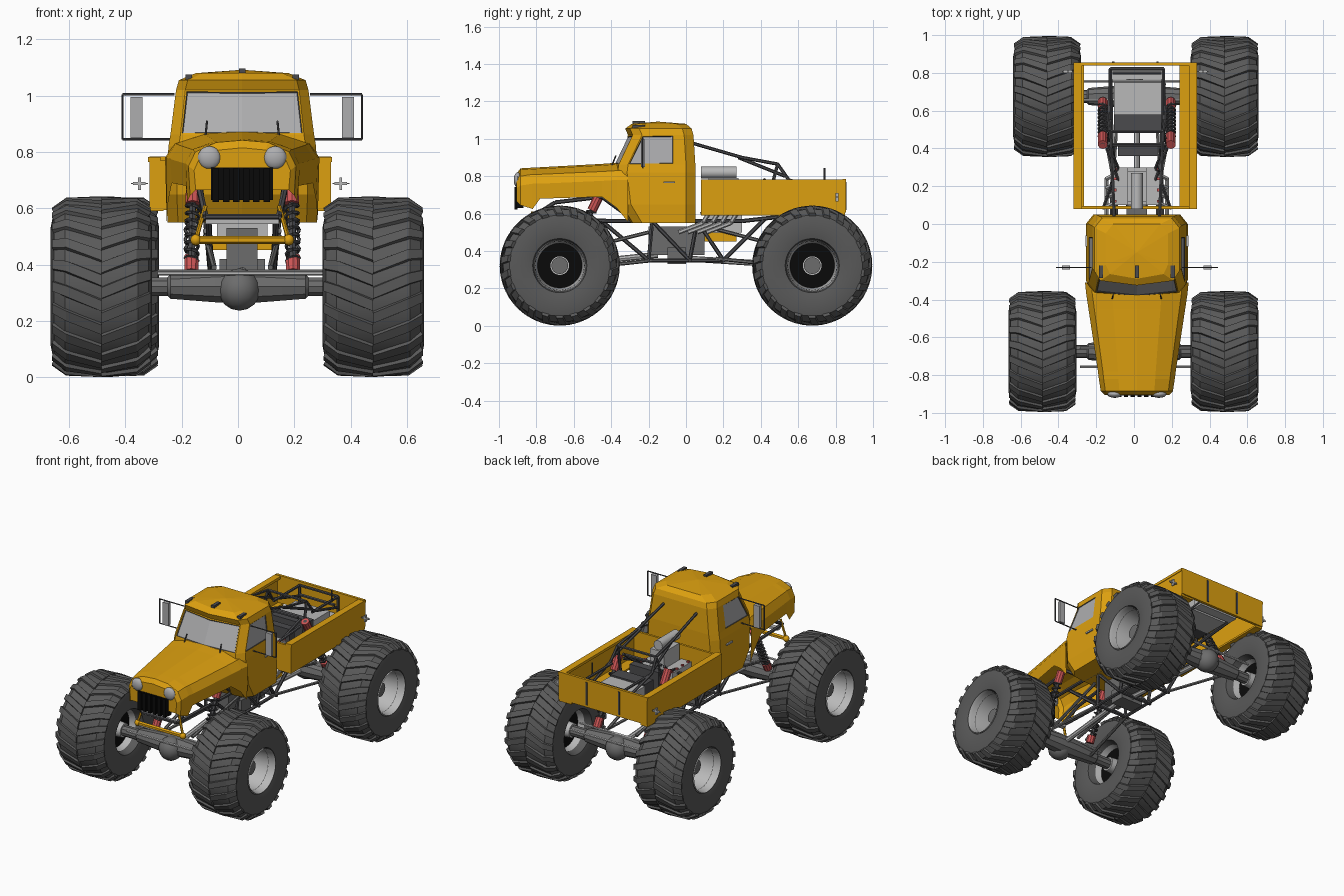
import bpy, bmesh, math
from mathutils import Vector, Matrix

if "Cube" in bpy.data.objects:
    bpy.data.objects.remove(bpy.data.objects["Cube"])

CX = 0.015  # the body sits slightly off centre


def material(name, r, g, b):
    m = bpy.data.materials.new(name)
    m.diffuse_color = (r, g, b, 1)
    m.use_nodes = True
    m.node_tree.nodes["Principled BSDF"].inputs["Base Color"].default_value = m.diffuse_color
    return m


YELLOW = material("body yellow", 0.72, 0.35, 0.005)
TYRE = material("tyre grey", 0.10, 0.10, 0.10)
STEEL = material("dark steel", 0.07, 0.07, 0.075)
BLACK = material("black", 0.003, 0.003, 0.003)
SILVER = material("silver", 0.48, 0.48, 0.48)
GLASS = material("glass grey", 0.42, 0.42, 0.43)
RED = material("shock red", 0.60, 0.09, 0.09)
AXLE = material("axle grey", 0.15, 0.15, 0.15)


def finish(name, bm, *mats, smooth=False):
    bmesh.ops.recalc_face_normals(bm, faces=bm.faces[:])
    me = bpy.data.meshes.new(name)
    bm.to_mesh(me)
    bm.free()
    for m in mats:
        me.materials.append(m)
    ob = bpy.data.objects.new(name, me)
    bpy.context.collection.objects.link(ob)
    if smooth:
        bpy.ops.object.select_all(action='DESELECT')
        ob.select_set(True)
        bpy.context.view_layer.objects.active = ob
        bpy.ops.object.shade_smooth_by_angle(angle=math.radians(35))
    return ob


def boxes(name, mat, *spans):
    """Each span is (x0, x1, y0, y1, z0, z1)."""
    bm = bmesh.new()
    for x0, x1, y0, y1, z0, z1 in spans:
        mid = Matrix.Translation(((x0 + x1) / 2, (y0 + y1) / 2, (z0 + z1) / 2))
        bmesh.ops.create_cube(bm, size=1, matrix=mid @ Matrix.Diagonal((x1 - x0, y1 - y0, z1 - z0, 1)))
    return finish(name, bm, mat)


def tubes(name, mat, r, paths, mirror=True, sides=6):
    """Straight tubes along each path, mirrored about the body centre."""
    bm = bmesh.new()
    for path in paths:
        for s in ((1, -1) if mirror else (1,)):
            pts = [Vector((CX + s * p[0], p[1], p[2])) for p in path]
            for a, b in zip(pts, pts[1:]):
                d = b - a
                bmesh.ops.create_cone(bm, cap_ends=True, segments=sides, radius1=r, radius2=r, depth=d.length,
                    matrix=Matrix.Translation((a + b) / 2) @ d.to_track_quat('Z', 'Y').to_matrix().to_4x4())
    return finish(name, bm, mat, smooth=True)


def lathe(name, profile, centre, mats, seg=32, flip=1, rule=None):
    """Revolve (x, radius) points around the x axis."""
    bm = bmesh.new()
    rings = [[bm.verts.new((centre[0] + flip * x, centre[1] + r * math.cos(math.tau * i / seg),
              centre[2] + r * math.sin(math.tau * i / seg))) for i in range(seg)] for x, r in profile]
    for k, (a, b) in enumerate(zip(rings, rings[1:])):
        for i in range(seg):
            f = bm.faces.new((a[i], a[(i + 1) % seg], b[(i + 1) % seg], b[i]))
            f.material_index = rule[k] if rule else 0
    bmesh.ops.remove_doubles(bm, verts=bm.verts[:], dist=1e-5)
    return finish(name, bm, *mats, smooth=True)


# wheels: tyre, slanted lugs, deep rim with hub
HALF = [(-.12, .13), (-.165, .145), (-.18, .21), (-.168, .27), (-.13, .303), (0, .31)]
TYRE_PROFILE = HALF + [(-x, r) for x, r in HALF[-2::-1]]
RIM = [(-.12, .135), (-.08, .12), (-.07, .05), (-.13, .045), (-.13, .0001), (-.05, .0001), (-.05, .05),
       (-.05, .12), (.15, .133), (.17, .14)]
RIM_RULE = [0, 1, 0, 0, 0, 0, 1, 0, 0]
HUB = [(-.05, .045), (.09, .045), (.09, .0001)]


def wheel(name, x, y, flip):
    c = (x, y, .322)
    lathe(name + "_tyre", TYRE_PROFILE, c, [TYRE], 36)
    lathe(name + "_rim", RIM, c, [SILVER, BLACK], 28, flip, RIM_RULE)
    lathe(name + "_hub", HUB, c, [AXLE], 16, flip)
    bm = bmesh.new()
    count = 22
    for s in (1, -1):
        for i in range(count):
            a0 = math.tau * (i + (.25 if s > 0 else -.25)) / count
            rows = []
            for lx, r, h in ((.0, .305, .016), (.125, .300, .016), (.168, .265, .016)):
                row = []
                for da, rr in ((-.075, r), (-.06, r + h), (.06, r + h), (.075, r)):
                    a = a0 + da - lx * 1.3
                    row.append(bm.verts.new((x + s * (lx + (.008 if lx > .15 and rr > r else 0)),
                                             y + rr * math.cos(a), .322 + rr * math.sin(a))))
                rows.append(row)
            for p, q in zip(rows, rows[1:]):
                for j in range(3):
                    bm.faces.new((p[j], p[j + 1], q[j + 1], q[j]))
            bm.faces.new(rows[0])
            bm.faces.new(rows[-1][::-1])
    finish(name + "_lugs", bm, TYRE)


wheel("front_right", .48, -.675, 1)
wheel("front_left", -.485, -.675, -1)
wheel("rear_right", .48, .675, 1)
wheel("rear_left", -.46, .675, -1)

# axles with differential bulbs
for name, y, s in (("front", -.675, -1), ("rear", .675, 1)):
    lathe(name + "_axle", [(-.42, .0001), (-.42, .035), (-.25, .035), (-.24, .045), (-.06, .06),
          (.06, .06), (.24, .045), (.25, .035), (.42, .035), (.42, .0001)], (0, y, .322), [AXLE], 10)
    bm = bmesh.new()
    bmesh.ops.create_uvsphere(bm, u_segments=12, v_segments=8, radius=.075,
                              matrix=Matrix.Translation((0.005, y + s * .03, .312)))
    finish(name + "_differential", bm, AXLE, smooth=True)
    tubes(name + "_tie_rods", SILVER, .008, [[(-.3, y + s * .08, .37), (.3, y + s * .08, .37)],
          [(-.3, y - s * .02, .375), (.3, y - s * .02, .375)]], mirror=False)

# cab: stacked rings with windows inset into the pillars
LEVELS = [(.55, -.31, .05, .265), (.65, -.37, .05, .27), (.82, -.39, .05, .262), (.862, -.385, .05, .255),
          (1.02, -.31, .04, .235), (1.055, -.325, .03, .225), (1.08, -.29, .0, .165)]
bm = bmesh.new()
rings = []
for z, yf, yb, hw in LEVELS:
    half = [(.86 * hw, yf + .025), (hw, yf + .075), (hw, -.065), (hw, yb - .05), (hw - .04, yb)]
    ring = [(0, yf)] + half + [(-x, y) for x, y in half[::-1]]
    rings.append([bm.verts.new((CX + x, y, z)) for x, y in ring])
n = len(rings[0])
windows = []
for k, (a, b) in enumerate(zip(rings, rings[1:])):
    for i in range(n):
        f = bm.faces.new((a[i], a[(i + 1) % n], b[(i + 1) % n], b[i]))
        if k == 3 and i in (0, 2, n - 1, n - 3):
            windows.append((i, f))
bm.faces.new(rings[0])
peak = bm.verts.new((CX, -.15, 1.092))
for i in range(n):
    bm.faces.new((rings[-1][i], rings[-1][(i + 1) % n], peak))
bmesh.ops.recalc_face_normals(bm, faces=bm.faces[:])
for group in ((0, n - 1), (2,), (n - 3,)):
    faces = [f for i, f in windows if i in group]
    bmesh.ops.inset_region(bm, faces=faces, thickness=.008)
    trim = bmesh.ops.inset_region(bm, faces=faces, thickness=.004, depth=-.004)
    for f in trim["faces"]:
        f.material_index = 2
    for f in faces:
        f.material_index = 1
finish("cab", bm, YELLOW, GLASS, STEEL)

# hood and front fenders: open shell lofted along y
SECTIONS = [(-.905, .165, .815, .785, .665), (-.885, .185, .842, .80, .645), (-.82, .195, .846, .81, .625),
            (-.78, .20, .848, .81, .68), (-.45, .25, .866, .825, .69), (-.37, .262, .872, .83, .63),
            (-.31, .268, .862, .83, .555)]
bm = bmesh.new()
rows = []
for y, hw, zt, zs, zb in SECTIONS:
    half = [(hw, zb), (hw + .006, zs - .05), (hw * .9, zs), (hw * .5, zt - .008)]
    pts = half + [(0, zt)] + [(-x, z) for x, z in half[::-1]]
    rows.append([bm.verts.new((CX + x, y, z)) for x, z in pts])
for a, b in zip(rows, rows[1:]):
    for i in range(len(a) - 1):
        bm.faces.new((a[i], a[i + 1], b[i + 1], b[i]))
bm.faces.new(rows[0])
finish("hood", bm, YELLOW)

# grille, headlights, bumper
boxes("grille", BLACK, (CX - .11, CX + .11, -.909, -.87, .63, .745),
      *[(CX - .105 + i * .036, CX - .082 + i * .036, -.917, -.9, .622, .742) for i in range(6)])
for s in (1, -1):
    bm = bmesh.new()
    bmesh.ops.create_uvsphere(bm, u_segments=16, v_segments=8, radius=.041,
        matrix=Matrix.Translation((CX + s * .117, -.9, .78)) @ Matrix.Diagonal((1, .5, 1, 1)))
    finish("headlight", bm, GLASS, smooth=True)
    bm = bmesh.new()
    bmesh.ops.create_uvsphere(bm, u_segments=10, v_segments=6, radius=.02,
                              matrix=Matrix.Translation((CX + s * .165, -.83, .488)))
    finish("bumper_end", bm, YELLOW, smooth=True)
tubes("bumper_bar", YELLOW, .014, [[(-.165, -.83, .488), (.165, -.83, .488)]], mirror=False)
tubes("bumper_struts", YELLOW, .008, [[(.165, -.83, .488), (.13, -.82, .61)]])
boxes("bumper_crossmember", SILVER, (CX - .13, CX + .13, -.82, -.79, .545, .56))

# cargo bed: walls, top lips, floor edges, tailgate seams
X0, X1 = -.315, .33
boxes("cargo_bed", YELLOW, (X0, X0 + .018, .08, .85, .595, .77), (X1 - .018, X1, .08, .85, .595, .77),
      (X0, X1, .08, .095, .595, .77), (X0, X1, .838, .855, .605, .785),
      (X0 - .004, X0 + .04, .08, .855, .765, .782), (X1 - .04, X1 + .004, .08, .855, .765, .782),
      (X0, X0 + .05, .08, .85, .59, .602), (X1 - .09, X1, .08, .85, .59, .602))
boxes("tailgate_seams", STEEL, *[(x - .006, x + .006, .853, .859, .62, .77) for x in (-.11, .125)])
boxes("tail_lights", SILVER, *[b for x in (X0 - .035, X1 + .035) for b in (
      (x - .022, x + .022, .80, .815, .683, .693), (x - .005, x + .005, .80, .815, .666, .71),
      (x - .03, x + .03, .805, .81, .686, .69))])

# mirrors, handles, roof lights, wipers
tubes("mirror_frames", STEEL, .004, [[(.24, -.23, 1.005), (.425, -.23, 1.005), (.425, -.23, .845), (.25, -.23, .845)]])
boxes("mirrors", GLASS, *[(CX + s * .375 - .021, CX + s * .375 + .021, -.24, -.22, .85, .995) for s in (1, -1)])
boxes("door_handles", SILVER, *[(CX + s * .265 - .008, CX + s * .265 + .008, -.12, -.06, .763, .773) for s in (1, -1)])
boxes("roof_lights", STEEL, *[(CX + x - .011, CX + x + .011, y - .035, y + .03, z, z + .03)
      for x, y, z in ((-.19, -.25, 1.045), (0, -.25, 1.066), (.19, -.25, 1.045))])
tubes("wipers", STEEL, .004, [[(.13, -.395, .86), (.125, -.375, .91)]])
tubes("antenna", STEEL, .005, [[(.15, .74, .77), (.15, .74, .845)]], mirror=False)

# shocks: red bodies with coil springs
for name, low, top in (("front", (.18, -.62, .375), (.175, -.47, .685)), ("rear", (.18, .65, .375), (.18, .42, .77))):
    a, b = Vector(low), Vector(top)
    tubes(name + "_shock_bodies", RED, .026, [[a, a.lerp(b, .14)], [a.lerp(b, .78), b]], sides=10)
    tubes(name + "_shock_rods", STEEL, .013, [[a, b]])
    q = (b - a).to_track_quat('Z', 'Y')
    coil = [a.lerp(b, .12 + .68 * i / 64) + q @ Vector((.023 * math.cos(i * math.pi / 4),
            .023 * math.sin(i * math.pi / 4), 0)) for i in range(65)]
    tubes(name + "_springs", STEEL, .006, [coil], sides=5)

# chassis frame, suspension links and rear cage
tubes("frame_rails", STEEL, .011, [
    [(.13, -.84, .57), (.14, -.35, .56), (.13, .3, .56), (.14, .82, .62)],
    [(.12, -.45, .56), (.11, -.2, .35), (.11, .2, .35), (.13, .42, .57)],
    [(.11, -.2, .35), (.12, -.18, .56)], [(.11, .02, .35), (.12, -.18, .56)],
    [(.11, .02, .35), (.12, .06, .56)], [(.11, .2, .35), (.12, .06, .56)],
    [(.13, -.84, .57), (.15, -.7, .66), (.15, -.45, .69), (.14, -.3, .58)]])
tubes("cross_members", STEEL, .010, [[(-.13, y, z), (.13, y, z)] for y, z in (
    (-.84, .57), (-.45, .56), (-.2, .35), (.02, .35), (.2, .35), (.42, .57), (.82, .62), (.42, .78), (.8, .72))], mirror=False)
tubes("suspension_links", AXLE, .010, [
    [(.2, -.64, .30), (.11, -.18, .35)], [(.1, -.64, .39), (.13, -.2, .50)],
    [(.2, .64, .31), (.11, .16, .36)], [(.1, .64, .39), (.13, .15, .52)]])
tubes("drive_shafts", SILVER, .016, [[(0, -.62, .33), (0, -.15, .38)], [(0, .62, .32), (0, .0, .36)]], mirror=False, sides=8)
tubes("rear_cage", STEEL, .009, [
    [(.12, .04, .975), (.13, .3, .90), (.14, .49, .865), (.15, .55, .78), (.14, .82, .70)],
    [(.12, .28, .90), (.15, .53, .80)], [(.14, .49, .865), (.16, .42, .60)],
    [(.18, .08, .60), (.10, .3, .68), (.15, .42, .78)], [(.14, .82, .77), (.14, .55, .77)],
    [(.14, .82, .77), (.14, .82, .62)], [(.05, .1, .62), (.16, .4, .74)]])
tubes("cage_crossbar", STEEL, .009, [[(-.14, .49, .865), (.14, .49, .865)], [(-.14, .82, .77), (.14, .82, .77)]], mirror=False)

# engine, gearbox and tanks
boxes("engine_block", SILVER, (CX - .09, CX + .09, .1, .3, .50, .64), (CX - .125, CX - .05, .1, .3, .60, .68),
      (CX + .05, CX + .125, .1, .3, .60, .68), (CX - .05, CX + .05, .12, .28, .64, .79))
tubes("air_intake", SILVER, .032, [[(0, .08, .82), (0, .27, .82)]], mirror=False, sides=12)
tubes("exhaust_pipes", SILVER, .012, [[(.1, y, .6), (.16, y - .03, .55), (.16, y - .16, .50)] for y in (.12, .17, .22, .27)])
boxes("valve_bolts", RED, *[(CX + s * .115 - .007, CX + s * .115 + .007, y - .007, y + .007, .675, .69)
      for s in (1, -1) for y in (.12, .18, .24, .29)])
boxes("oil_pan", YELLOW, (CX - .12, CX + .12, .1, .27, .452, .50))
boxes("gearbox", AXLE, (CX - .055, CX + .055, -.2, .1, .38, .53), (CX - .08, CX + .08, -.1, 0, .33, .42))
boxes("fuel_tank", SILVER, (CX - .12, CX + .13, .58, .75, .60, .70), (CX - .14, CX + .145, .765, .83, .60, .65))
boxes("radiator", STEEL, (CX - .12, CX + .13, .49, .58, .60, .71), (CX - .10, CX + .11, .36, .41, .60, .72))
